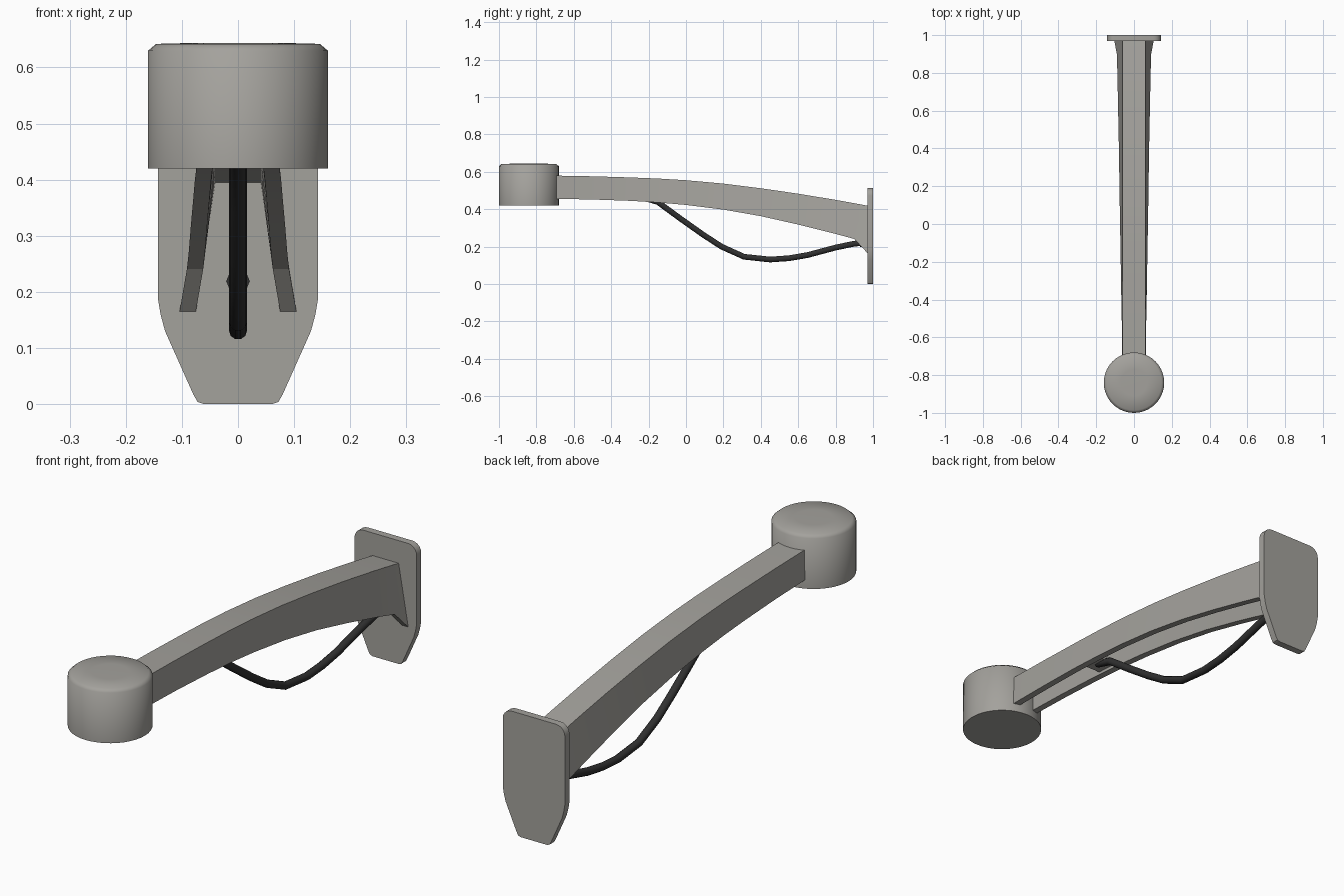
import bpy, bmesh, math
from mathutils import Vector

if "Cube" in bpy.data.objects:
    bpy.data.objects.remove(bpy.data.objects["Cube"])


def material(name, rgb):
    m = bpy.data.materials.new(name)
    m.diffuse_color = (*rgb, 1)
    m.use_nodes = True
    m.node_tree.nodes["Principled BSDF"].inputs["Base Color"].default_value = m.diffuse_color
    return m


GREY = material("warm grey", (0.37, 0.36, 0.335))
BLACK = material("cable black", (0.03, 0.03, 0.03))


def loft(name, rings, mat, smooth=None):
    """Skin a list of equal-length closed rings and cap both ends."""
    bm = bmesh.new()
    rows = [[bm.verts.new(p) for p in r] for r in rings]
    n = len(rows[0])
    for a, b in zip(rows, rows[1:]):
        for i in range(n):
            j = (i + 1) % n
            bm.faces.new((a[i], a[j], b[j], b[i]))
    bm.faces.new(rows[0])
    bm.faces.new(rows[-1])
    bmesh.ops.recalc_face_normals(bm, faces=bm.faces)
    me = bpy.data.meshes.new(name)
    bm.to_mesh(me)
    bm.free()
    ob = bpy.data.objects.new(name, me)
    bpy.context.collection.objects.link(ob)
    me.materials.append(mat)
    if smooth:
        bpy.ops.object.select_all(action='DESELECT')
        ob.select_set(True)
        bpy.context.view_layer.objects.active = ob
        bpy.ops.object.shade_smooth_by_angle(angle=math.radians(smooth))
    return ob


def circle(r, n):
    return [(r * math.cos(2 * math.pi * i / n), r * math.sin(2 * math.pi * i / n)) for i in range(n)]


def tube(name, path, r, mat, n=10):
    """Sweep a round section along a (y, z) path."""
    pts = [Vector((0, y, z)) for y, z in path]
    rings = []
    for i, p in enumerate(pts):
        t = (pts[min(i + 1, len(pts) - 1)] - pts[max(i - 1, 0)]).normalized()
        up = Vector((1, 0, 0)).cross(t)
        rings.append([p + Vector((a, 0, 0)) + up * b for a, b in circle(r, n)])
    return loft(name, rings, mat, 50)


# Round head with a shallow chamfered cap
profile = [(0.16, 0.42), (0.16, 0.63), (0.146, 0.642), (0.07, 0.644)]
loft("head", [[(x, y - 0.84, z) for x, y in circle(r, 40)] for r, z in profile], GREY, 50)

# Hollow arm, open underneath: y, top z, bottom z, half width at the bottom
stations = [(-0.72, 0.58, 0.456, 0.062), (-0.5, 0.576, 0.452, 0.065),
            (-0.3, 0.57, 0.445, 0.069), (-0.15, 0.564, 0.436, 0.071),
            (0, 0.555, 0.423, 0.074), (0.2, 0.537, 0.398, 0.077),
            (0.4, 0.512, 0.363, 0.08), (0.6, 0.483, 0.318, 0.084),
            (0.8, 0.45, 0.268, 0.088), (0.9, 0.432, 0.241, 0.091),
            (0.975, 0.418, 0.16, 0.105)]
rings = []
for y, t, b, w in stations:
    half = [(0.06, t), (w, b), (w - 0.029, b), (0.041, t - 0.024)]
    if w - 0.029 < 0.041:
        half[3] = (w - 0.029, t - 0.024)
    rings.append([(x, y, z) for x, z in half] + [(-x, y, z) for x, z in reversed(half)])
loft("arm", rings, GREY, 25)

# Small crosspiece inside the arm that holds the cable
rings = [[(s * 0.05, y, z + h) for s, h in ((-1, 0), (1, 0), (1, 0.02), (-1, 0.02))]
         for y, z in ((-0.27, 0.455), (-0.17, 0.45))]
loft("cable_bracket", rings, GREY)

# Wall plate with rounded top corners and tapered foot
side = [(0.06, 0), (0.072, 0.004), (0.08, 0.018), (0.13, 0.13), (0.138, 0.16), (0.143, 0.19)]
side += [(0.103 + 0.04 * math.cos(a), 0.473 + 0.04 * math.sin(a))
         for a in (math.radians(d) for d in range(0, 91, 18))]
outline = side + [(-x, z) for x, z in reversed(side)]
loft("wall_plate", [[(x, y, z) for x, z in outline] for y in (0.97, 1.0)], GREY, 30)

# Hanging cable and its fitting at the wall plate
path = [(0.975, 0.222), (0.9, 0.216), (0.8, 0.195), (0.65, 0.155), (0.55, 0.138),
        (0.45, 0.131), (0.31, 0.146), (0.19, 0.2), (0.09, 0.265), (-0.03, 0.35),
        (-0.15, 0.438), (-0.23, 0.462)]
tube("cable", path, 0.016, BLACK)
tube("cable_fitting", [(0.93, 0.219), (0.975, 0.219)], 0.021, BLACK, 8)
